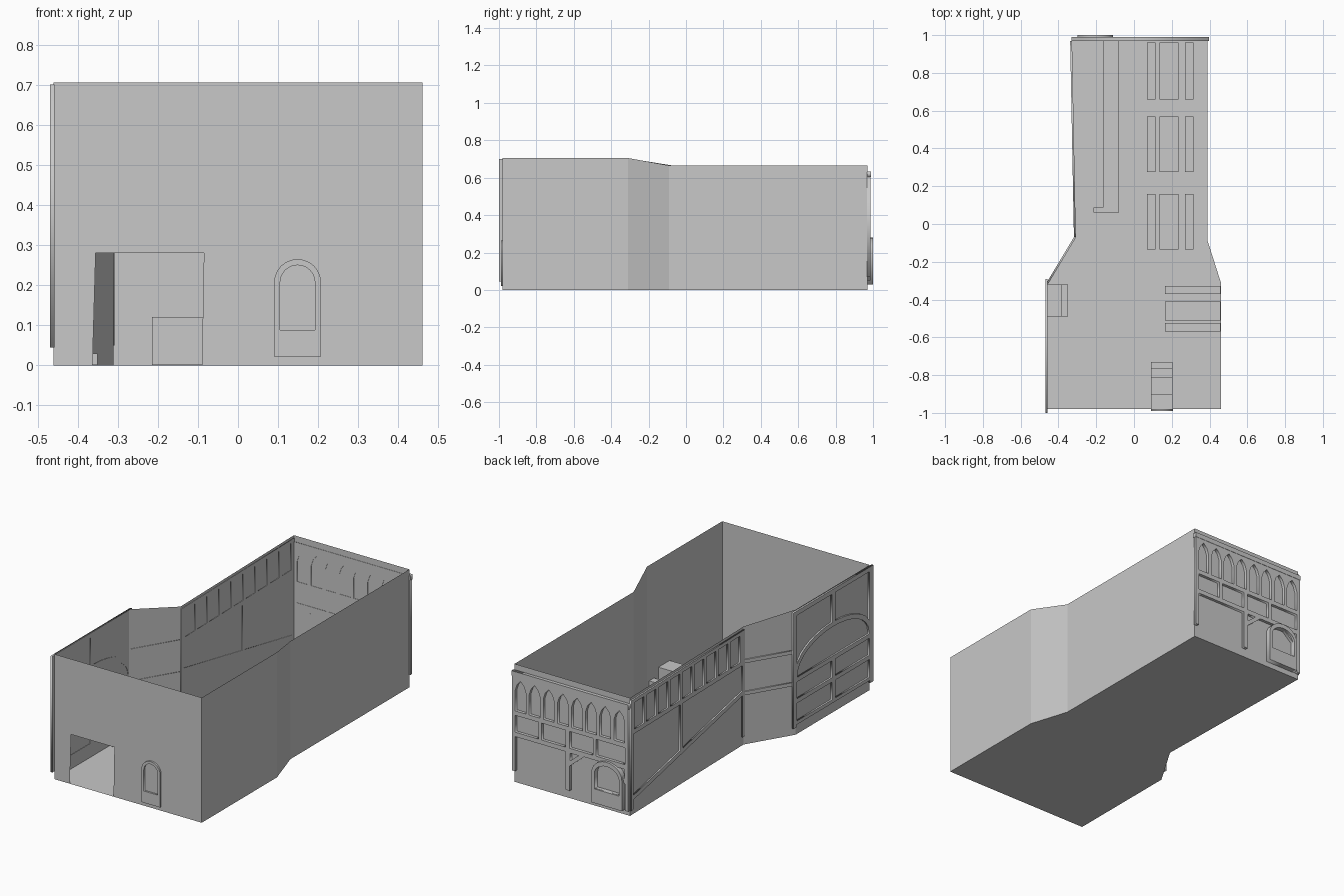
import bpy, bmesh, math
from mathutils import Vector, Matrix

if "Cube" in bpy.data.objects:
    bpy.data.objects.remove(bpy.data.objects["Cube"])

plaster = bpy.data.materials.new("plain grey plaster")
plaster.diffuse_color = (0.58, 0.58, 0.58, 1)
plaster.use_nodes = True
plaster.node_tree.nodes["Principled BSDF"].inputs["Base Color"].default_value = plaster.diffuse_color


def mesh_object(name, bm):
    me = bpy.data.meshes.new(name)
    bm.to_mesh(me)
    bm.free()
    me.materials.append(plaster)
    ob = bpy.data.objects.new(name, me)
    bpy.context.collection.objects.link(ob)
    return ob


def box(name, x0, x1, y0, y1, z0, z1):
    bm = bmesh.new()
    bmesh.ops.create_cube(bm, size=1)
    for v in bm.verts:
        v.co = Vector(((x0 + x1) / 2 + v.co.x * (x1 - x0),
                       (y0 + y1) / 2 + v.co.y * (y1 - y0),
                       (z0 + z1) / 2 + v.co.z * (z1 - z0)))
    return mesh_object(name, bm)


def plate(name, p0, p1, loops, d0, d1):
    """Flat trim with holes on the wall p0-p1; d0..d1 is its depth outwards."""
    u = Vector((p1[0] - p0[0], p1[1] - p0[1], 0)).normalized()
    z = Vector((0, 0, 1))
    n = u.cross(z)
    cu = bpy.data.curves.new(name, 'CURVE')
    cu.dimensions = '2D'
    cu.fill_mode = 'BOTH'
    cu.extrude = (d1 - d0) / 2
    for loop in loops:
        sp = cu.splines.new('POLY')
        sp.points.add(len(loop) - 1)
        for p, (a, b) in zip(sp.points, loop):
            p.co = (a, b, 0, 1)
        sp.use_cyclic_u = True
    ob = bpy.data.objects.new(name, cu)
    bpy.context.collection.objects.link(ob)
    m = Matrix((u, z, n)).transposed().to_4x4()
    m.translation = Vector((p0[0], p0[1], 0)) + n * (d0 + d1) / 2
    ob.matrix_world = m
    bpy.ops.object.select_all(action='DESELECT')
    ob.select_set(True)
    bpy.context.view_layer.objects.active = ob
    bpy.ops.object.convert(target='MESH')
    ob = bpy.context.object
    ob.data.materials.clear()
    ob.data.materials.append(plaster)
    return ob


def rect(a0, a1, b0, b1):
    return [(a0, b0), (a1, b0), (a1, b1), (a0, b1)]


def round_arch(a0, a1, b0, b1, rise=None, n=12):
    c, r = (a0 + a1) / 2, (a1 - a0) / 2
    h = rise or r
    return [(a0, b0), (a1, b0)] + [
        (c + r * math.cos(math.pi * i / n), b1 - h + h * math.sin(math.pi * i / n))
        for i in range(n + 1)]


def pointed_arch(c, w, b0, b1):
    return [(c - w, b0), (c + w, b0), (c + w, b1 - 0.06), (c + w * 0.65, b1 - 0.025),
            (c, b1), (c - w * 0.65, b1 - 0.025), (c - w, b1 - 0.06)]


# Floor and open-topped shell: (x, y, wall height), anticlockwise
outline = [(-0.46, -0.98, .705), (0.46, -0.98, .705), (0.46, -0.31, .705), (0.39, -0.09, .665),
           (0.39, 0.97, .665), (-0.33, 0.97, .665), (-0.31, -0.07, .665), (-0.46, -0.32, .705)]
bm = bmesh.new()
low = [bm.verts.new((x, y, 0)) for x, y, h in outline]
top = [bm.verts.new((x, y, h)) for x, y, h in outline]
bm.faces.new(low)
for i in range(1, 8):
    j = (i + 1) % 8
    bm.faces.new((low[i], low[j], top[j], top[i]))
# front wall goes round the wide entrance opening
opening = [bm.verts.new((x, -0.98, z)) for x, z in
           ((-0.363, 0), (-0.355, 0.28), (-0.085, 0.28), (-0.09, 0))]
bm.faces.new([low[0]] + opening + [low[1], top[1], top[0]])
mesh_object("wall_shell", bm)

# Front arched doorway surround and entry steps inside
plate("front_door_surround", (0, -0.98), (1, -0.98),
      [round_arch(0.09, 0.207, 0.022, 0.265), round_arch(0.105, 0.192, 0.088, 0.25)], 0, 0.01)
for i, y in enumerate((-0.73, -0.765, -0.81, -0.90)):
    box(f"entry_step_{i}", 0.09, 0.205, -0.979, y, 0.001, 0.02 * (i + 1))

# Back facade timber frame with pointed arches
BL, BR = (0.0, 0.97), (-1.0, 0.97)
frame = [(-.395, .07), (-.375, .07), (-.375, .265), (-.06, .265), (-.06, .05), (-.035, .05),
         (-.035, .19), (.055, .265), (.21, .265), (.31, .18), (.31, .03), (.33, .03),
         (.33, .63), (-.395, .63)]
holes = [pointed_arch(-0.341 + 0.088 * i, 0.034, 0.41, 0.585) for i in range(8)]
holes += [rect(a, b, 0.29, 0.385) for a, b in
          ((-.375, -.23), (-.21, -.06), (-.035, .11), (.13, .31))]
holes += [[(-.032, .22), (.02, .263), (-.032, .263)], [(.307, .21), (.307, .263), (.245, .263)]]
plate("back_timber_frame", BL, BR, [frame] + holes, -0.002, 0.017)
plate("back_top_beam", BL, BR, [rect(-.397, .332, .605, .632)], 0, 0.019)
# back arched door
plate("back_door_surround", BL, BR,
      [round_arch(0.11, 0.30, 0.03, 0.28, 0.08), round_arch(0.128, 0.282, 0.11, 0.255, 0.06)],
      0, 0.03)
plate("back_door_sill", BL, BR, [rect(0.115, 0.295, 0.095, 0.11)], 0, 0.03)

# Left long wall timber frame with window row and sloping beam
frame = [(0, .03), (.02, .03), (.02, .085), (1.02, .285), (1.02, .05), (1.04, .05),
         (1.04, .65), (0, .65)]
holes = [rect(0.03 + 0.11 * i, 0.115 + 0.11 * i, 0.48, 0.63) for i in range(9)]
holes += [[(.02, .11), (.45, .196), (.45, .455), (.02, .455)],
          [(.475, .201), (1.02, .31), (1.02, .455), (.475, .455)]]
plate("left_timber_frame", (-0.33, 0.97), (-0.31, -0.07), [frame] + holes, -0.002, 0.008)

# Beams on the slanted left wall
for i, z in enumerate((0.28, 0.46)):
    plate(f"slanted_wall_beam_{i}", (-0.31, -0.07), (-0.46, -0.32),
          [rect(0, 0.285, z, z + 0.02)], -0.003, 0.007)

# Left front facade: two upper panels, a wide arch and lower panels
frame = [(.29, .045), (.315, .045), (.315, .06), (.97, .06), (.97, .045), (1.0, .045),
         (1.0, .70), (.29, .70)]
arch = round_arch(0.325, 0.96, 0.325, 0.49, 0.15, 16)
holes = [arch]
for a, b, side in ((.32, .63, 1), (.66, .965, 0)):
    holes += [rect(a, b, .08, .18), rect(a, b, .205, .30)]
    # upper panel bottom follows the arch curve
    bottom = []
    for i in range(9):
        t = a + (b - a) * i / 8
        bottom.append((t, 0.36 + 0.155 * math.sqrt(max(0, 1 - ((t - .6425) / .335) ** 2))))
    holes.append(bottom + [(b, .675), (a, .675)])
plate("left_front_timber_frame", (-0.46, 0), (-0.46, -1), [frame] + holes, -0.002, 0.009)

# Counter, L-shaped, along the back room
box("counter", -0.165, -0.08, 0.06, 0.968, 0.001, 0.12)
box("counter_return", -0.215, -0.165, 0.06, 0.088, 0.001, 0.12)

# Three rows of tables with benches on both sides
for i, (y0, y1) in enumerate(((-0.135, 0.16), (0.275, 0.57), (0.66, 0.96))):
    box(f"table_{i}", 0.135, 0.235, y0, y1, 0.001, 0.10)
    box(f"inner_bench_{i}", 0.07, 0.115, y0, y1, 0.001, 0.055)
    box(f"outer_bench_{i}", 0.27, 0.315, y0, y1, 0.001, 0.055)

# Booth against the right wall
box("booth_table", 0.165, 0.459, -0.51, -0.41, 0.001, 0.10)
box("booth_bench_back", 0.165, 0.459, -0.37, -0.327, 0.001, 0.055)
box("booth_bench_front", 0.165, 0.459, -0.57, -0.525, 0.001, 0.055)

# Hearth on the left wall
box("hearth_base", -0.459, -0.35, -0.49, -0.32, 0.001, 0.03)
box("hearth_block", -0.459, -0.385, -0.49, -0.32, 0.03, 0.075)
